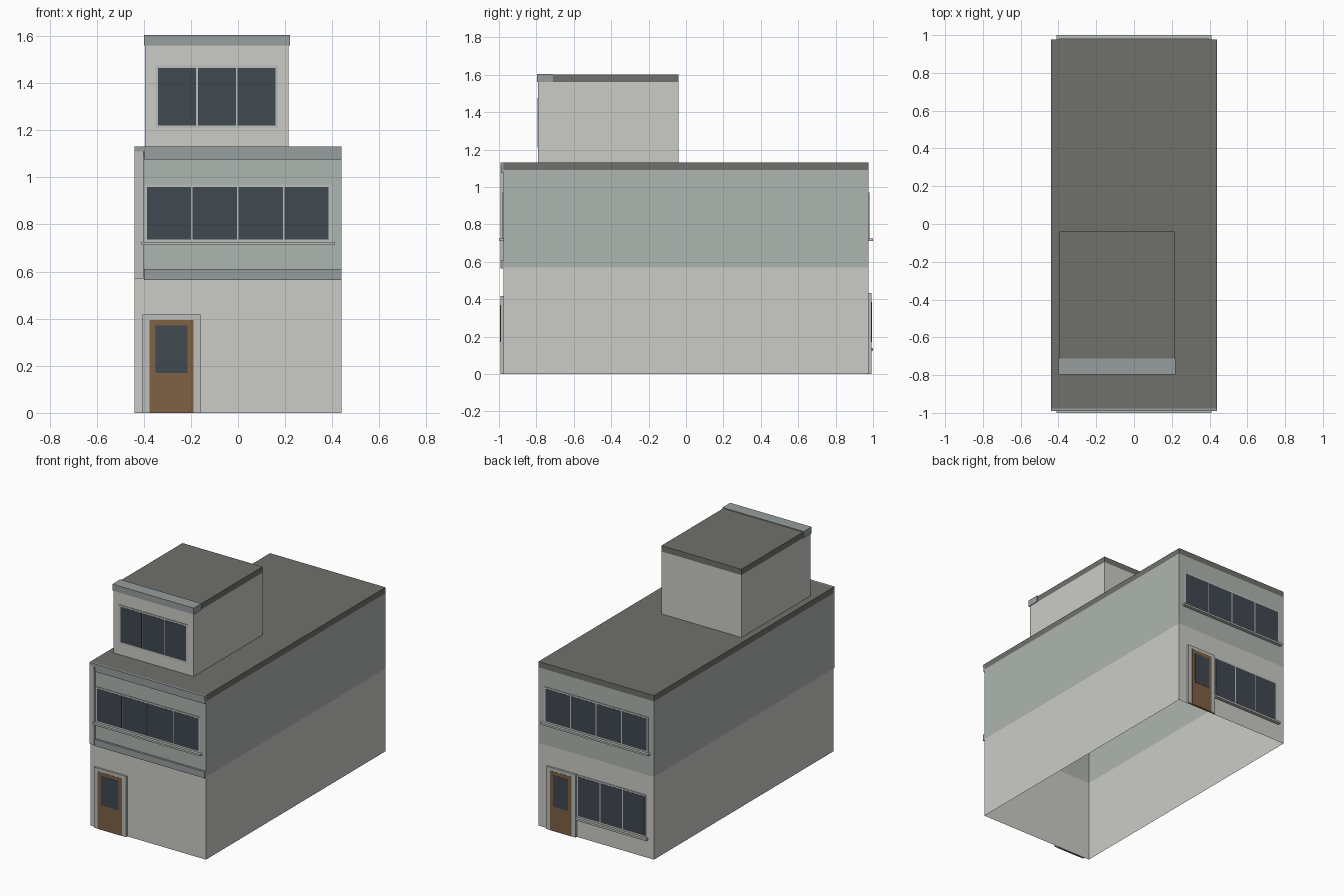
import bpy, bmesh

if "Cube" in bpy.data.objects:
    bpy.data.objects.remove(bpy.data.objects["Cube"])


def material(name, rgb):
    m = bpy.data.materials.new(name)
    m.diffuse_color = (*rgb, 1)
    m.use_nodes = True
    m.node_tree.nodes["Principled BSDF"].inputs["Base Color"].default_value = m.diffuse_color
    return m


PLASTER = material("pale_plaster", (0.60, 0.60, 0.57))
UPPER = material("grey_green_plaster", (0.42, 0.46, 0.43))
TRIM = material("trim_grey", (0.31, 0.34, 0.34))
FRAME = material("frame_grey", (0.50, 0.52, 0.49))
ROOF = material("roof_grey", (0.16, 0.16, 0.145))
GLASS = material("dark_glass", (0.05, 0.065, 0.08))
WOOD = material("brown_wood", (0.21, 0.12, 0.06))


def box(name, x, y, z, mat, skip=()):
    """Box from (min, max) ranges; skip lists sides left open, e.g. '-z'."""
    bm = bmesh.new()
    bmesh.ops.create_cube(bm, size=1)
    for v in bm.verts:
        v.co = [r[0] if c < 0 else r[1] for c, r in zip(v.co, (x, y, z))]
    bm.normal_update()
    axes = {"x": 0, "y": 1, "z": 2}
    drop = [f for f in bm.faces for s in skip
            if f.normal[axes[s[1]]] * (1 if s[0] == "+" else -1) > 0.9]
    bmesh.ops.delete(bm, geom=drop, context="FACES")
    me = bpy.data.meshes.new(name)
    bm.to_mesh(me)
    bm.free()
    me.materials.append(mat)
    ob = bpy.data.objects.new(name, me)
    bpy.context.collection.objects.link(ob)
    return ob


def plate(name, x, z, wall, depth, mat):
    """Shallow block fixed to a front (wall < 0) or back wall, open behind."""
    s = 1 if wall > 0 else -1
    y = sorted((wall, wall + s * depth))
    return box(name, x, y, z, mat, ["-y" if s > 0 else "+y"])


def window(name, x, z, wall, panes, depth=0.004):
    plate(name + "_frame", x, z, wall, depth, FRAME)
    m, gap = 0.011, 0.007
    w = (x[1] - x[0] - 2 * m - gap * (panes - 1)) / panes
    for i in range(panes):
        a = x[0] + m + i * (w + gap)
        plate(f"{name}_pane_{i + 1}", (a, a + w), (z[0] + m, z[1] - m),
              wall, depth + 0.001, GLASS)


def door(name, x, top, wall):
    x0, x1 = x
    plate(name + "_frame", x, (0, top), wall, 0.014, FRAME)
    plate(name + "_leaf", (x0 + 0.03, x1 - 0.03), (0, top - 0.022), wall, 0.0155, WOOD)
    plate(name + "_glass", (x0 + 0.055, x1 - 0.055), (0.17, top - 0.047), wall, 0.017, GLASS)


FRONT, BACK = -0.977, 0.977
W, D = (-0.44, 0.44), (FRONT, BACK)

# Hollow main block: two storeys of wall and a roof cap
box("lower_walls", W, D, (0, 0.57), PLASTER, ["-z", "+z"])
box("upper_walls", W, D, (0.57, 1.09), UPPER, ["-z", "+z"])
box("main_roof", W, D, (1.09, 1.13), ROOF, ["-z"])

# Rooftop room
PX, PY = (-0.395, 0.215), (-0.79, -0.04)
box("rooftop_room_walls", PX, PY, (1.13, 1.56), PLASTER, ["-z", "+z"])
box("rooftop_room_roof", PX, PY, (1.56, 1.6), ROOF, ["-z"])
box("rooftop_room_fascia", (-0.4, 0.22), (-0.796, -0.712), (1.56, 1.605), TRIM)
window("rooftop_room_window", (-0.35, 0.17), (1.21, 1.475), PY[0], 3)

# Front bands and side pilaster
plate("front_fascia_top", W, (1.11, 1.13), FRONT, 0.014, TRIM)
plate("front_fascia", (-0.4, 0.44), (1.075, 1.11), FRONT, 0.01, TRIM)
plate("front_floor_band", (-0.4, 0.44), (0.565, 0.61), FRONT, 0.014, TRIM)
plate("front_pilaster", (-0.44, -0.402), (0.57, 1.11), FRONT, 0.014, FRAME)

# Upper windows and sills, alike on front and back
for side, wall in (("front", FRONT), ("back", BACK)):
    window(side + "_upper_window", (-0.398, 0.396), (0.725, 0.97), wall, 4)
    plate(side + "_upper_sill", (-0.41, 0.41), (0.712, 0.725), wall, 0.023, FRAME)

# Ground floor doors and back window
door("front_door", (-0.405, -0.16), 0.417, FRONT)
door("back_door", (0.148, 0.372), 0.432, BACK)
window("back_lower_window", (-0.38, 0.146), (0.138, 0.43), BACK, 3)
plate("back_lower_sill", (-0.395, 0.146), (0.124, 0.138), BACK, 0.023, FRAME)
